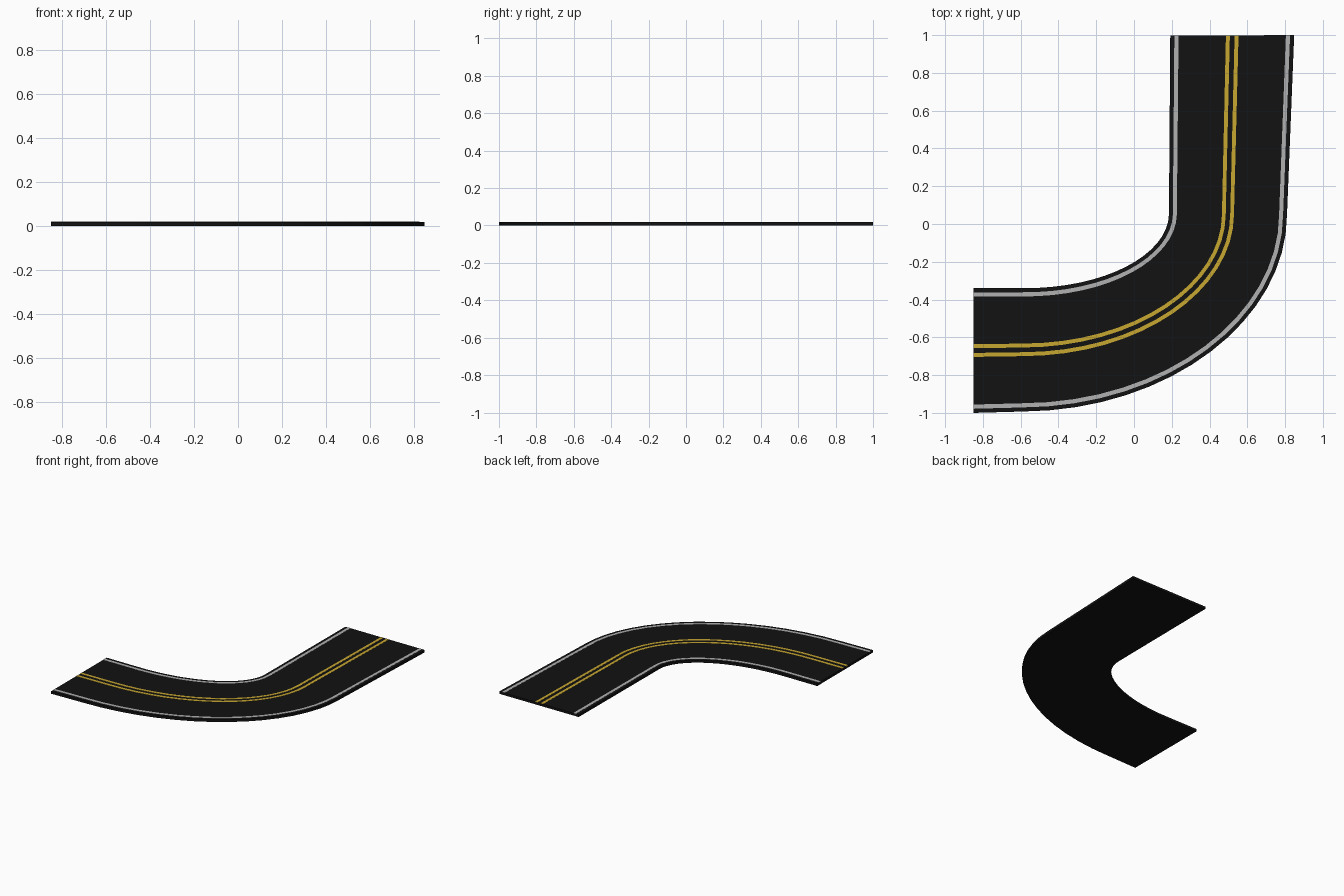
import bpy, bmesh
from mathutils import Vector
from mathutils.geometry import interpolate_bezier

if "Cube" in bpy.data.objects:
    bpy.data.objects.remove(bpy.data.objects["Cube"])

THICK = 0.018
STEPS = 17


def edge_path(start, bend_in, h1, h2, bend_out, end):
    """Straight approach, curved bend, straight exit."""
    pts = [Vector((*p, 0)) for p in (bend_in, h1, h2, bend_out)]
    return [Vector((*start, 0))] + interpolate_bezier(*pts, STEPS) + [Vector((*end, 0))]


inner = edge_path((-0.85, -0.34), (-0.6, -0.34), (-0.15, -0.345),
                  (0.18, -0.16), (0.185, 0.05), (0.192, 0.997))
outer = edge_path((-0.85, -1.0), (-0.6, -0.993), (0.2, -0.99),
                  (0.81, -0.5), (0.81, 0.05), (0.848, 1.0))


def material(name, color):
    m = bpy.data.materials.new(name)
    m.diffuse_color = (*color, 1)
    m.use_nodes = True
    m.node_tree.nodes["Principled BSDF"].inputs["Base Color"].default_value = m.diffuse_color
    return m


def ribbon(name, a, b, z0, z1, mat):
    """Closed slab between fractions a and b of the road width."""
    bm = bmesh.new()
    rings = []
    for i, o in zip(inner, outer):
        p, q = i.lerp(o, a), i.lerp(o, b)
        rings.append([bm.verts.new((v.x, v.y, z))
                      for v, z in ((p, z0), (q, z0), (q, z1), (p, z1))])
    for r, s in zip(rings, rings[1:]):
        for k in range(4):
            n = (k + 1) % 4
            bm.faces.new((r[k], r[n], s[n], s[k]))
    bm.faces.new(rings[0])
    bm.faces.new(rings[-1])
    bmesh.ops.recalc_face_normals(bm, faces=bm.faces)
    me = bpy.data.meshes.new(name)
    bm.to_mesh(me)
    bm.free()
    me.materials.append(mat)
    ob = bpy.data.objects.new(name, me)
    bpy.context.collection.objects.link(ob)


asphalt = material("asphalt", (0.006, 0.006, 0.006))
white = material("white_paint", (0.44, 0.44, 0.44))
yellow = material("yellow_paint", (0.58, 0.39, 0.03))

# Road slab
ribbon("road", 0, 1, 0, THICK, asphalt)

# Painted lines: edge lines and double centre line
for name, centre, width, mat in (
        ("inner_edge_line", 0.05, 0.034, white),
        ("outer_edge_line", 0.95, 0.034, white),
        ("inner_centre_line", 0.465, 0.032, yellow),
        ("outer_centre_line", 0.535, 0.032, yellow)):
    ribbon(name, centre - width / 2, centre + width / 2, THICK - 0.004, THICK + 0.001, mat)
